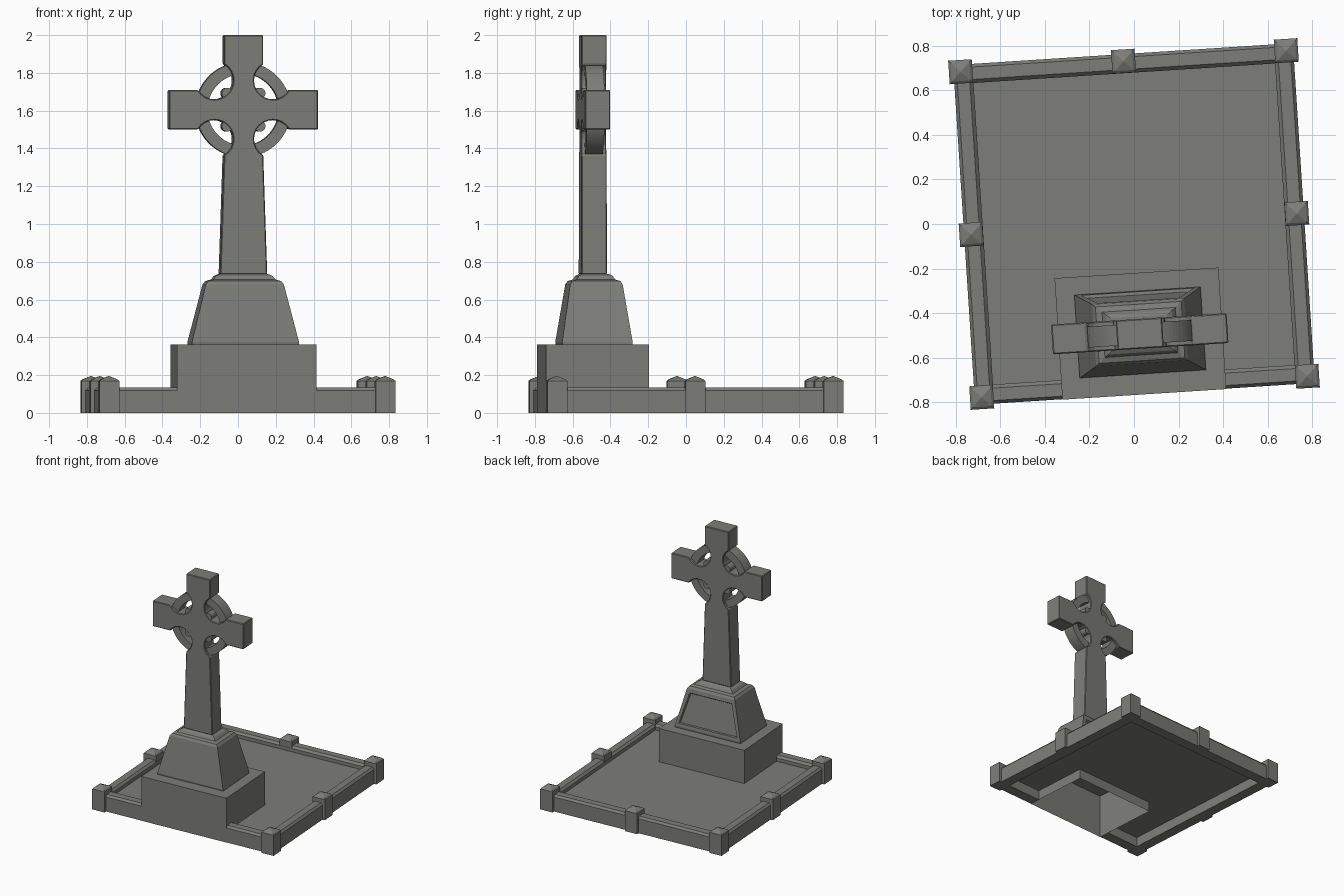
import bpy, bmesh, math
from mathutils import Matrix, Vector

if "Cube" in bpy.data.objects:
    bpy.data.objects.remove(bpy.data.objects["Cube"])

ROT = Matrix.Rotation(math.radians(3.7), 4, 'Z')   # whole plot sits slightly turned
stone = bpy.data.materials.new("grey_stone")
stone.diffuse_color = (0.205, 0.205, 0.19, 1)
stone.use_nodes = True
stone.node_tree.nodes["Principled BSDF"].inputs["Base Color"].default_value = stone.diffuse_color


def finish(name, bm, bevel=0):
    bmesh.ops.recalc_face_normals(bm, faces=bm.faces)
    if bevel:
        sharp = [e for e in bm.edges if len(e.link_faces) == 2 and e.calc_face_angle() > 0.7]
        bmesh.ops.bevel(bm, geom=sharp, offset=bevel, segments=1, affect='EDGES')
    bm.transform(ROT)
    me = bpy.data.meshes.new(name)
    bm.to_mesh(me)
    bm.free()
    me.materials.append(stone)
    ob = bpy.data.objects.new(name, me)
    bpy.context.collection.objects.link(ob)
    return ob


def loft(bm, rings, bottom=True, top=True):
    """Join closed loops of points into a skin, with optional end caps."""
    vs = [[bm.verts.new(p) for p in r] for r in rings]
    n = len(vs[0])
    for a, b in zip(vs, vs[1:]):
        for i in range(n):
            bm.faces.new((a[i], a[(i + 1) % n], b[(i + 1) % n], b[i]))
    if bottom:
        bm.faces.new(vs[0][::-1])
    if top:
        bm.faces.new(vs[-1])


def rect(cx, cy, hx, hy, z):
    return [(cx + sx * hx, cy + sy * hy, z) for sx, sy in ((-1, -1), (1, -1), (1, 1), (-1, 1))]


def box(name, x0, x1, y0, y1, z0, z1, bottom=True):
    bm = bmesh.new()
    cx, cy, hx, hy = (x0 + x1) / 2, (y0 + y1) / 2, (x1 - x0) / 2, (y1 - y0) / 2
    loft(bm, [rect(cx, cy, hx, hy, z0), rect(cx, cy, hx, hy, z1)], bottom)
    return finish(name, bm)


# kerb posts with pyramid caps
P = 0.733
spots = [(-P, -P), (P, -P), (P, P), (-P, P), (0, P), (-P, 0), (P, 0)]
for i, (x, y) in enumerate(spots):
    bm = bmesh.new()
    loft(bm, [rect(x, y, .053, .053, 0), rect(x, y, .053, .053, .168),
              rect(x, y, .042, .042, .178), rect(x, y, .002, .002, .195)])
    finish(f"kerb_post_{i}", bm)

# kerb rails: chamfered section swept between two points
SECTION = [(-.04, 0), (-.04, .118), (-.026, .135), (.03, .135), (.046, .118), (.046, 0)]
K = 0.725


def rail(name, a, b):
    a, b = Vector(a), Vector(b)
    d = (b - a).normalized()
    inward = Vector((-d.y, d.x))
    bm = bmesh.new()
    loft(bm, [[(*(p + inward * u), z) for u, z in SECTION] for p in (a, b)])
    finish(name, bm)


BX0, BX1, BY0, BY1 = -.372, .366, -.767, -.22
rail("kerb_front_left", (-P, -K), (BX0, -K))
rail("kerb_front_right", (BX1, -K), (P, -K))
rail("kerb_right", (K, -P), (K, P))
rail("kerb_back", (P, K), (-P, K))
rail("kerb_left", (-K, P), (-K, -P))

# grave slab around the block
box("slab_back", -.69, .69, BY1, .69, .08, .09)
box("slab_left", -.69, BX0, -.69, BY1, .08, .09)
box("slab_right", BX1, .69, -.69, BY1, .08, .09)

# base block, open underneath
box("base_block", BX0, BX1, BY0, BY1, 0, .362, bottom=False)

# tapered plinth with stepped shoulder and a sunk panel on the back
bm = bmesh.new()
levels = [(.284, .185, .362), (.284, .187, .375), (.207, .139, .68), (.193, .127, .698),
          (.165, .102, .706), (.15, .09, .725), (.128, .072, .735)]
loft(bm, [rect(-.004, -.488, hx, hy, z) for hx, hy, z in levels])
bmesh.ops.recalc_face_normals(bm, faces=bm.faces)
back = max(bm.faces, key=lambda f: f.calc_area() if f.normal.y > .5 else 0)
bmesh.ops.inset_region(bm, faces=[back], thickness=.04)
bmesh.ops.inset_region(bm, faces=[back], thickness=.008, depth=-.014)
finish("plinth", bm)

# cross outline, with a round armhole at each inner corner
CX, CY, CZ, HD = -.006, -.494, 1.605, .067
W, L, C, R = .104, .395, .155, .1
t0 = math.acos((W - C) / R)
t1 = 2.5 * math.pi - t0
arc = [(C + R * math.cos(t), C + R * math.sin(t))
       for t in (t0 + (t1 - t0) * i / 14 for i in range(15))]
upper = [(W, L)] + arc + [(L, W)]                      # upper right quarter
lower = [(x, -z) for x, z in upper[::-1][:-1]] + [(.125, .733 - CZ)]
half = upper + lower
outline = half + [(-x, z) for x, z in half[::-1]]
bm = bmesh.new()
loft(bm, [[(CX + x, CY + y, CZ + z) for x, z in outline] for y in (-HD, HD)])
finish("cross", bm, bevel=.005)

# small round bosses in the inner corners
for i, (sx, sz) in enumerate(((1, 1), (-1, 1), (1, -1), (-1, -1))):
    bm = bmesh.new()
    pts = [(CX + sx * .087 + .029 * math.cos(k * math.pi / 8),
            CZ + sz * .087 + .029 * math.sin(k * math.pi / 8)) for k in range(16)]
    loft(bm, [[(x, CY + y, z) for x, z in pts] for y in (-HD + .003, HD - .003)])
    finish(f"cross_boss_{i}", bm)

# ring: four arcs linking the arms
for q in range(4):
    bm = bmesh.new()
    rings = []
    for k in range(13):
        t = q * math.pi / 2 + math.radians(18 + 54 * k / 12)
        rings.append([(CX + r * math.cos(t), CY + y, CZ + r * math.sin(t))
                      for r, y in ((.19, -.047), (.252, -.047), (.252, .047), (.19, .047))])
    loft(bm, rings)
    finish(f"cross_ring_{q}", bm)
